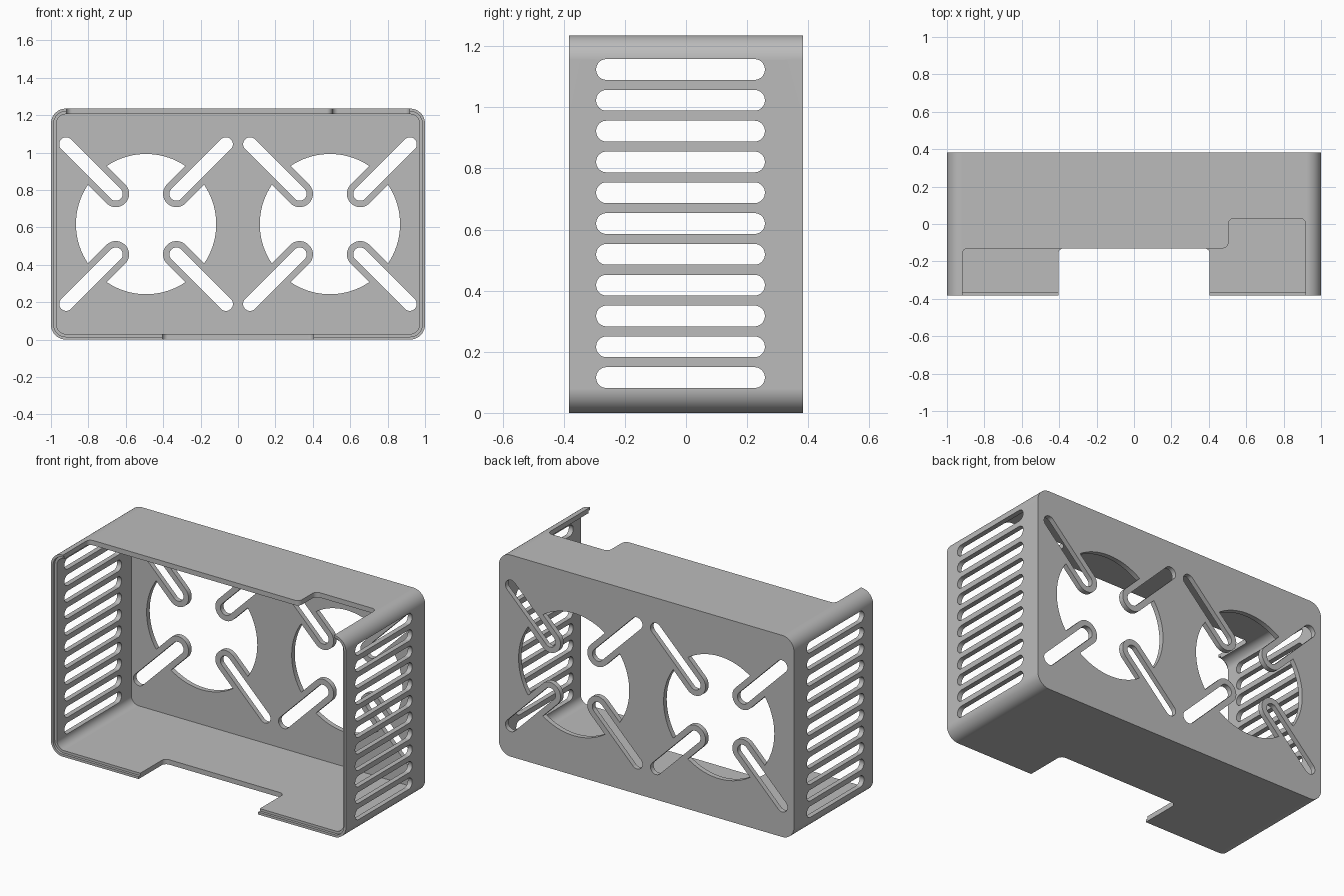
import bpy
import bmesh
import math
from mathutils import Vector

if "Cube" in bpy.data.objects:
    bpy.data.objects.remove(bpy.data.objects["Cube"], do_unlink=True)

HEIGHT, DEPTH, WALL = 1.235, 0.383, 0.03
MID_Z = HEIGHT / 2

grey = bpy.data.materials.new("plain grey")
grey.use_nodes = True
grey.diffuse_color = (0.5, 0.5, 0.5, 1)
grey.node_tree.nodes["Principled BSDF"].inputs["Base Color"].default_value = (0.5, 0.5, 0.5, 1)


def rounded(corners, radius, steps=14):
    """Outline of a polygon with every corner filleted."""
    out, n = [], len(corners)
    for i in range(n):
        p = Vector(corners[i])
        u = (Vector(corners[i - 1]) - p).normalized()
        v = (Vector(corners[(i + 1) % n]) - p).normalized()
        half = math.acos(max(-1, min(1, u.dot(v)))) / 2
        centre = p + (u + v).normalized() * radius / math.sin(half)
        a = p + u * radius / math.tan(half) - centre
        b = p + v * radius / math.tan(half) - centre
        start = math.atan2(a.y, a.x)
        sweep = math.atan2(a.x * b.y - a.y * b.x, a.dot(b))
        for k in range(steps + 1):
            t = start + sweep * k / steps
            out.append(centre + Vector((math.cos(t), math.sin(t))) * radius)
    return out


def frame(inset, radius):
    """Rounded rectangle in x and z, inset from the outer outline."""
    x, lo, hi = 1 - inset, inset, HEIGHT - inset
    return rounded([(-x, lo), (x, lo), (x, hi), (-x, hi)], radius)


def stadium(a, b, radius):
    """Slot outline between two end centres."""
    a, b = Vector(a), Vector(b)
    d = (b - a).normalized() * radius
    s = Vector((-d.y, d.x))
    return rounded([a - d - s, b + d - s, b + d + s, a - d + s], radius * 0.99)


def circle(cx, cz, r, n=96):
    return [(cx + r * math.cos(2 * math.pi * k / n),
             cz + r * math.sin(2 * math.pi * k / n)) for k in range(n)]


def prism(name, outlines, axis, lo, hi):
    """Extrude closed outlines along an axis."""
    place = {"x": lambda p, t: (t, p[0], p[1]),
             "y": lambda p, t: (p[0], t, p[1]),
             "z": lambda p, t: (p[0], p[1], t)}[axis]
    bm = bmesh.new()
    for pts in outlines:
        a = [bm.verts.new(place(p, lo)) for p in pts]
        b = [bm.verts.new(place(p, hi)) for p in pts]
        bm.faces.new(a)
        bm.faces.new(b[::-1])
        for i in range(len(a)):
            j = (i + 1) % len(a)
            bm.faces.new((a[j], a[i], b[i], b[j]))
    bmesh.ops.recalc_face_normals(bm, faces=bm.faces)
    mesh = bpy.data.meshes.new(name)
    bm.to_mesh(mesh)
    bm.free()
    mesh.materials.append(grey)
    obj = bpy.data.objects.new(name, mesh)
    bpy.context.scene.collection.objects.link(obj)
    return obj


def cut(target, cutter):
    """Subtract a cutter, then discard it."""
    mod = target.modifiers.new("cut", "BOOLEAN")
    mod.operation, mod.solver, mod.object = "DIFFERENCE", "EXACT", cutter
    bpy.context.view_layer.objects.active = target
    bpy.ops.object.modifier_apply(modifier=mod.name)
    bpy.data.objects.remove(cutter, do_unlink=True)


# Open-fronted shell with a stepped inner lip round the front edge
shell = prism("fan_housing", [frame(0, 0.08)], "y", -DEPTH, DEPTH)
cut(shell, prism("cavity", [frame(WALL, 0.05)], "y", -0.6, DEPTH - WALL))
cut(shell, prism("lip_step", [frame(0.015, 0.065)], "y", -0.65, -DEPTH + 0.016))

# Stepped opening in the top wall and notch in the bottom wall
top_opening = [(-0.918, -0.6), (-0.918, -0.13), (0.505, -0.13),
               (0.505, 0.03), (0.918, 0.03), (0.918, -0.6)]
cut(shell, prism("top_cutter", [rounded(top_opening, 0.03, 8)], "z", 1.1, 1.4))
notch = [(-0.405, -0.6), (-0.405, -0.13), (0.405, -0.13), (0.405, -0.6)]
cut(shell, prism("bottom_cutter", [rounded(notch, 0.03, 8)], "z", -0.2, 0.13))

# Vent slots through both side walls
vents = [stadium((-0.26, 0.1155 + i * 0.1008), (0.224, 0.1155 + i * 0.1008), 0.034)
         for i in range(11)]
cut(shell, prism("vent_cutter", vents, "x", -1.2, 1.2))

# Two fan openings, each with four rimmed diagonal mounting slots
def diagonals(cx, radius):
    return [stadium((cx + sx * 0.162, MID_Z + sz * 0.162),
                    (cx + sx * 0.427, MID_Z + sz * 0.427), radius)
            for sx in (-1, 1) for sz in (-1, 1)]


for cx in (-0.4915, 0.4915):
    opening = prism("fan_cutter", [circle(cx, MID_Z, 0.375)], "y", 0.25, 0.5)
    cut(opening, prism("rim_cutter", diagonals(cx, 0.071), "y", 0.2, 0.55))
    cut(shell, opening)
    cut(shell, prism("slot_cutter", diagonals(cx, 0.037), "y", 0.22, 0.53))

# Smooth rounded corners, crisp cut edges
bpy.ops.object.select_all(action="DESELECT")
shell.select_set(True)
bpy.context.view_layer.objects.active = shell
bpy.ops.object.shade_smooth_by_angle(angle=math.radians(30))
weighted = shell.modifiers.new("even shading", "WEIGHTED_NORMAL")
weighted.keep_sharp = True
